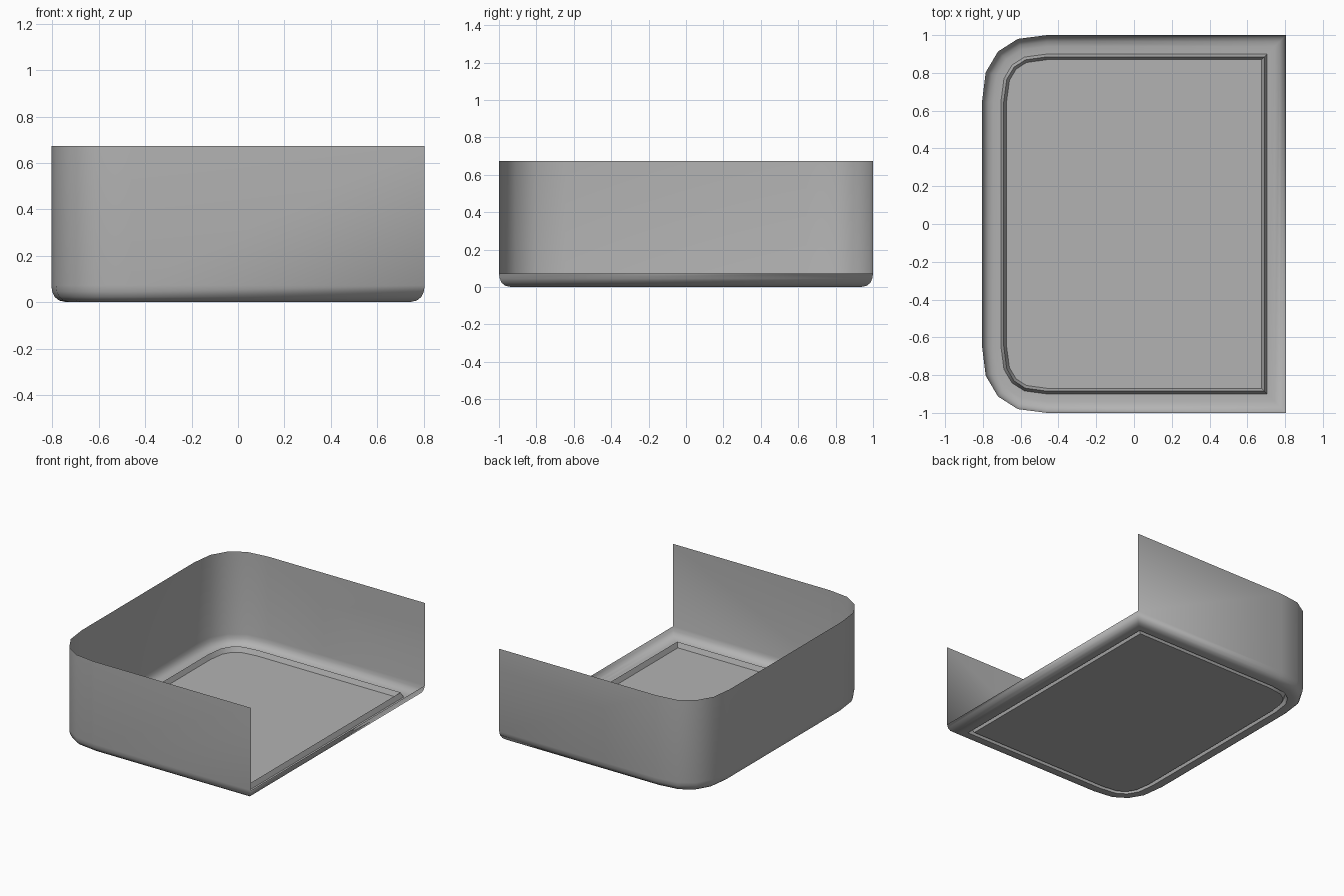
import bpy, bmesh, math
from mathutils import Vector

if "Cube" in bpy.data.objects:
    bpy.data.objects.remove(bpy.data.objects["Cube"])

HALF_X, HALF_Y, TOP_Z = 0.805, 1.0, 0.673

# Outline: square corners on the open right side, rounded corners on the left
corner = [(-0.46, 1.0), (-0.615, 0.98), (-0.72, 0.913), (-0.785, 0.803), (-0.805, 0.645)]
outline = [(HALF_X, HALF_Y)] + corner
outline += [(x, -y) for x, y in reversed(outline)]
n = len(outline)
pts = [Vector(p) for p in outline]


def inset_dir(i):
    """Mitred inward direction; straight across where a curve meets a wall."""
    x, y = outline[i]
    if abs(x + 0.46) < 1e-4:
        return Vector((0, -math.copysign(1, y)))
    if abs(x + HALF_X) < 1e-4:
        return Vector((1, 0))
    a = (pts[i] - pts[i - 1]).normalized()
    b = (pts[(i + 1) % n] - pts[i]).normalized()
    na, nb = Vector((-a.y, a.x)), Vector((-b.y, b.x))
    return (na + nb) / (1 + na.dot(nb))


dirs = [inset_dir(i) for i in range(n)]
bm = bmesh.new()


def ring(inset, z):
    return [bm.verts.new((*(p + d * inset), z)) for p, d in zip(pts, dirs)]


def bridge(low, high, skip_open_side=False):
    for i in range(n - 1 if skip_open_side else n):
        j = (i + 1) % n
        bm.faces.new((low[i], low[j], high[j], high[i]))


# Three upright walls, right side left open
top, rim = ring(0, TOP_Z), ring(0, 0.072)
bridge(rim, top, True)

# Rounded lower edge, then the raised rib around the floor panel
profile = [(0.004, 0.045), (0.015, 0.022), (0.034, 0.007), (0.06, 0.001),
           (0.10, 0.0), (0.115, 0.035), (0.13, 0.0)]
last, rib = rim, set()
for inset, z in profile:
    nxt = ring(inset, z)
    bridge(nxt, last)
    if inset >= 0.1:
        rib.update(nxt)
    last = nxt

# Flat floor panel
bm.faces.new(last)
bmesh.ops.recalc_face_normals(bm, faces=bm.faces)

# Smooth everywhere, with crisp creases only on the rib
for f in bm.faces:
    f.smooth = True
for e in bm.edges:
    if len(e.link_faces) == 2 and all(v in rib for v in e.verts):
        e.smooth = e.calc_face_angle() < math.radians(40)

mesh = bpy.data.meshes.new("open_tray")
bm.to_mesh(mesh)
bm.free()
tray = bpy.data.objects.new("open_tray", mesh)
bpy.context.collection.objects.link(tray)

# Darker grey finish
grey = bpy.data.materials.new("dark_grey")
grey.diffuse_color = (0.45, 0.45, 0.45, 1)
grey.use_nodes = True
grey.node_tree.nodes["Principled BSDF"].inputs["Base Color"].default_value = grey.diffuse_color
mesh.materials.append(grey)
